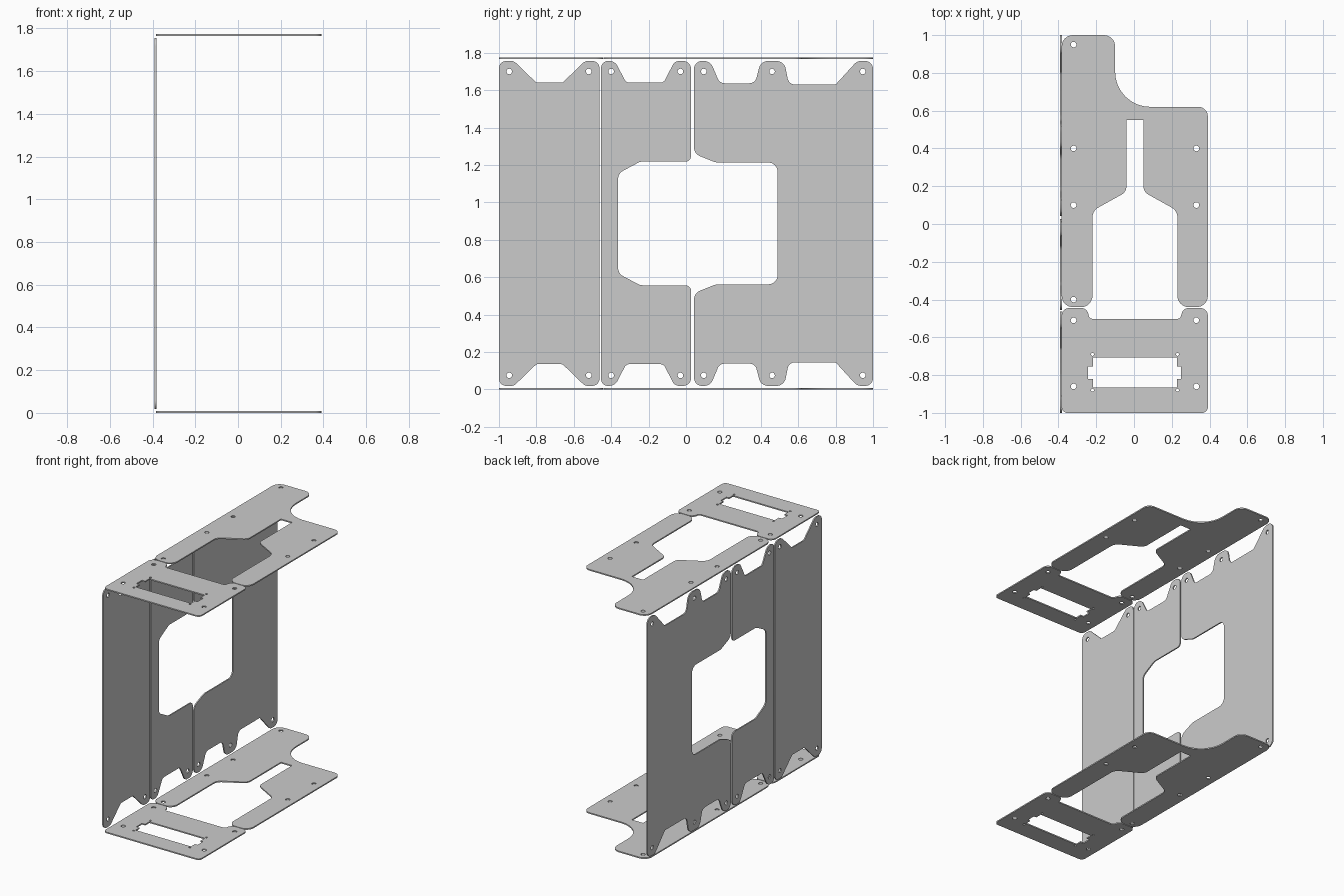
import bpy, bmesh, math
from mathutils import Vector, Matrix

cube = bpy.data.objects.get("Cube")
if cube:
    bpy.data.objects.remove(cube, do_unlink=True)

THICK = 0.009
HEIGHT = 1.775
HOLE = 0.015


def rounded(corners, steps=8):
    """Polygon of (u, v, radius) corners with each corner turned into an arc."""
    pts = []
    n = len(corners)
    for i, (u, v, r) in enumerate(corners):
        p = Vector((u, v))
        a = Vector(corners[i - 1][:2]) - p
        b = Vector(corners[(i + 1) % n][:2]) - p
        if r == 0:
            pts.append(p)
            continue
        half = a.angle(b) / 2
        cut = min(r / math.tan(half), 0.49 * a.length, 0.49 * b.length)
        a.normalize()
        b.normalize()
        centre = p + (a + b).normalized() * (cut / math.cos(half))
        start, end = p + a * cut - centre, p + b * cut - centre
        sweep = start.angle_signed(end)
        for k in range(steps + 1):
            pts.append(centre + Matrix.Rotation(-sweep * k / steps, 2) @ start)
    return pts


def circle(u, v, r, n=16):
    return [Vector((u + r * math.cos(math.tau * k / n), v + r * math.sin(math.tau * k / n)))
            for k in range(n)]


def plate(name, loops, matrix):
    """Flat sheet from an outline and its cut-outs."""
    curve = bpy.data.curves.new(name, 'CURVE')
    curve.dimensions = '2D'
    curve.fill_mode = 'BOTH'
    curve.extrude = THICK / 2
    for loop in loops:
        spline = curve.splines.new('POLY')
        spline.points.add(len(loop) - 1)
        for point, p in zip(spline.points, loop):
            point.co = (p.x, p.y, 0, 1)
        spline.use_cyclic_u = True
    temp = bpy.data.objects.new(name + "_outline", curve)
    bpy.context.collection.objects.link(temp)
    bpy.context.view_layer.update()
    mesh = bpy.data.meshes.new_from_object(temp.evaluated_get(bpy.context.evaluated_depsgraph_get()))
    bpy.data.objects.remove(temp, do_unlink=True)
    bpy.data.curves.remove(curve)
    bm = bmesh.new()
    bm.from_mesh(mesh)
    bmesh.ops.remove_doubles(bm, verts=bm.verts, dist=0.0001)
    bmesh.ops.recalc_face_normals(bm, faces=bm.faces)
    bm.to_mesh(mesh)
    bm.free()
    mesh.name = name
    obj = bpy.data.objects.new(name, mesh)
    bpy.context.collection.objects.link(obj)
    obj.matrix_world = matrix
    bpy.ops.object.select_all(action='DESELECT')
    obj.select_set(True)
    bpy.context.view_layer.objects.active = obj
    bpy.ops.object.shade_smooth_by_angle(angle=math.radians(30))


# Horizontal plates: rear fork and front panel with a stepped window
L, R = -0.383, 0.391
fork = rounded([
    (L, -0.44, .06), (-.22, -.44, .06), (-.22, .07, .06), (-.04, .17, .05),
    (-.04, .55, 0), (.05, .55, 0), (.05, .17, .05), (.23, .07, .06),
    (.23, -.44, .06), (R, -.44, .06), (R, .62, .05), (-.10, .62, .25),
    (-.10, 1, .06), (L, 1, .06)])
fork_holes = [circle(-.32, y, HOLE) for y in (.95, .4, .1, -.4)]
fork_holes += [circle(.33, y, HOLE) for y in (.4, .1)]

panel = rounded([
    (L, -1, .03), (R, -1, .03), (R, -.445, .04), (.26, -.445, .04),
    (.245, -.502, .02), (-.235, -.502, .02), (-.25, -.445, .04), (L, -.445, .04)])
window = rounded([
    (-.217, -.865, 0), (.228, -.865, 0), (.228, -.82, 0), (.249, -.82, 0),
    (.249, -.755, 0), (.228, -.755, 0), (.228, -.707, 0), (-.217, -.707, 0),
    (-.217, -.755, 0), (-.243, -.755, 0), (-.243, -.82, 0), (-.217, -.82, 0)])
panel_holes = [circle(x, y, HOLE) for x in (-.32, .33) for y in (-.51, -.86)]
panel_holes += [circle(x, y, .008) for x in (-.22, .23) for y in (-.69, -.88)]

for level, z in (("lower", THICK / 2), ("upper", HEIGHT - THICK / 2)):
    place = Matrix.Translation((0, 0, z))
    plate(level + "_rear_fork", [fork] + fork_holes, place)
    plate(level + "_front_panel", [panel, window] + panel_holes, place)

# Upright plates, each given by its upper half and mirrored downward
TOP = 1.756
upright = Matrix(((0, 0, 1, -.3865), (1, 0, 0, 0), (0, 1, 0, 0), (0, 0, 0, 1)))


def side_plate(name, upper, hole_ys):
    lower = [(y, HEIGHT - z, r) for y, z, r in reversed(upper)]
    holes = [circle(y, z, HOLE) for y in hole_ys for z in (1.70, HEIGHT - 1.70)]
    plate(name, [rounded(upper + lower)] + holes, upright)


side_plate("front_side_plate", [
    (-.463, TOP, .05), (-.54, TOP, .04), (-.66, 1.64, .02), (-.80, 1.64, .02),
    (-.92, TOP, .04), (-1, TOP, .05)], (-.945, -.52))

side_plate("middle_side_plate", [
    (-.363, 1.155, .05), (-.245, 1.218, .05), (.027, 1.218, .03), (.027, TOP, .05),
    (-.06, TOP, .04), (-.12, 1.64, .03), (-.32, 1.64, .03), (-.38, TOP, .05),
    (-.454, TOP, .05)], (-.40, -.03))

side_plate("rear_side_plate", [
    (1, TOP, .05), (.915, TOP, .05), (.80, 1.63, .02), (.55, 1.63, .04),
    (.525, TOP, .05), (.40, TOP, .05), (.37, 1.637, .04), (.18, 1.637, .04),
    (.13, TOP, .05), (.043, TOP, .05), (.043, 1.26, .05), (.16, 1.213, .08),
    (.49, 1.213, .05)], (.095, .46, .945))
